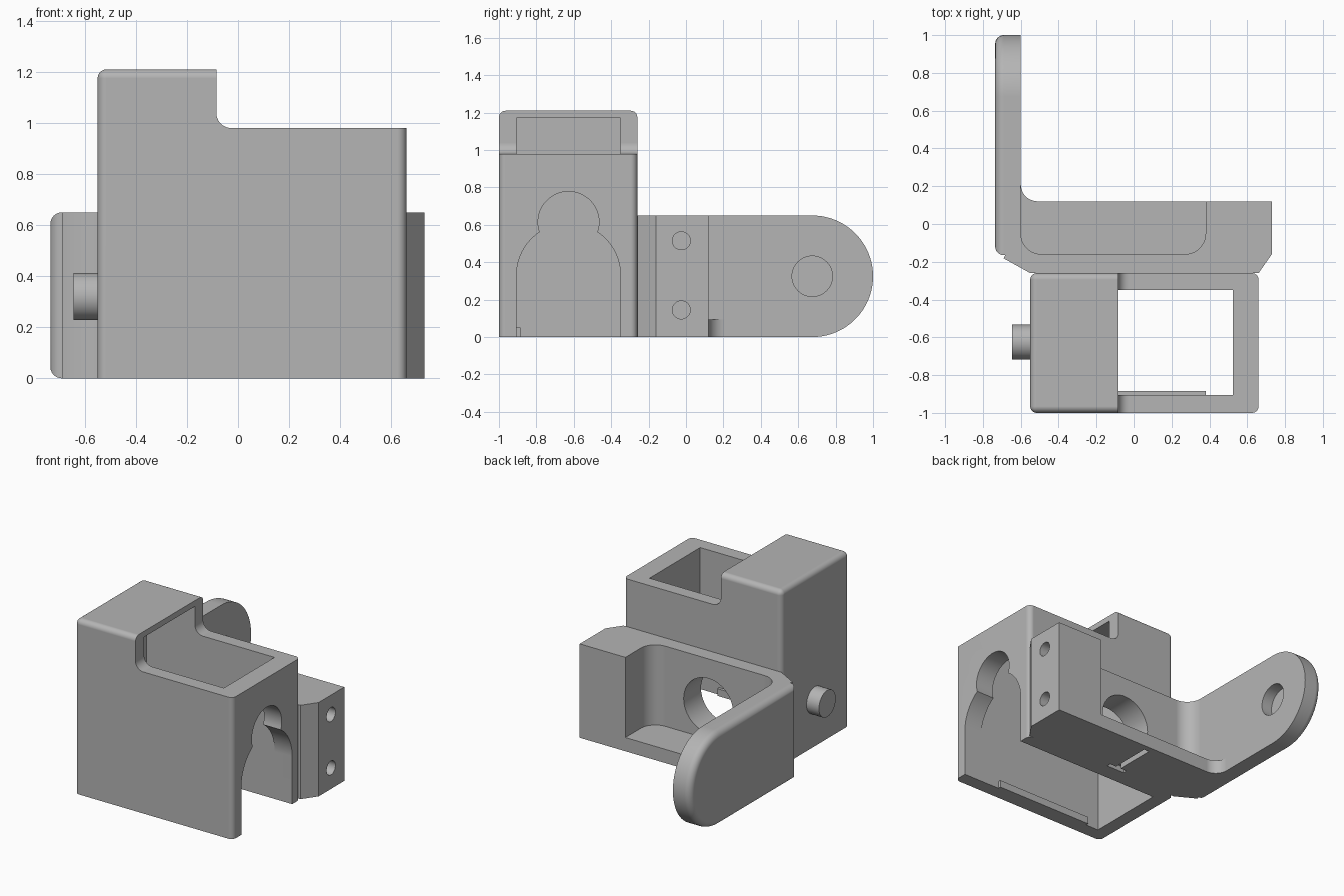
import bpy, bmesh, math
from mathutils import Vector

cube = bpy.data.objects.get("Cube")
if cube:
    bpy.data.objects.remove(cube, do_unlink=True)

grey = bpy.data.materials.new("plain grey")
grey.use_nodes = True
COLOUR = (0.46, 0.46, 0.46, 1)
grey.diffuse_color = COLOUR
grey.node_tree.nodes["Principled BSDF"].inputs["Base Color"].default_value = COLOUR


def arc(cx, cy, r, start, end, n=12):
    """Points along an arc, angles in degrees."""
    angles = [math.radians(start + (end - start) * i / n) for i in range(n + 1)]
    return [(cx + r * math.cos(a), cy + r * math.sin(a)) for a in angles]


def circle(cx, cy, r, n=48):
    return arc(cx, cy, r, 0, 360, n)[:-1]


def rect(a0, a1, b0, b1):
    return [(a0, b0), (a1, b0), (a1, b1), (a0, b1)]


def prism(name, profile, axis, lo, hi, bevel=0, rule=None):
    """Extrude a profile along an axis; round the edges chosen by the rule."""
    def place(a, b, c):
        return {"x": (c, a, b), "y": (a, c, b), "z": (a, b, c)}[axis]
    bm = bmesh.new()
    base = bm.faces.new([bm.verts.new(place(a, b, lo)) for a, b in profile])
    moved = bmesh.ops.extrude_face_region(bm, geom=[base])["geom"]
    shift = Vector(place(0, 0, hi - lo))
    bmesh.ops.translate(bm, vec=shift, verts=[v for v in moved if isinstance(v, bmesh.types.BMVert)])
    bmesh.ops.recalc_face_normals(bm, faces=bm.faces[:])
    if bevel:
        edges = [e for e in bm.edges if rule(e.verts[0].co, e.verts[1].co)]
        bmesh.ops.bevel(bm, geom=edges, offset=bevel, segments=6, profile=0.5, affect="EDGES")
    mesh = bpy.data.meshes.new(name)
    bm.to_mesh(mesh)
    bm.free()
    mesh.materials.append(grey)
    obj = bpy.data.objects.new(name, mesh)
    bpy.context.collection.objects.link(obj)
    return obj


def combine(target, tool, operation="DIFFERENCE"):
    """Apply a boolean and discard the tool object."""
    tool.hide_render = True
    mod = target.modifiers.new("boolean", "BOOLEAN")
    mod.operation = operation
    mod.solver = "EXACT"
    mod.object = tool
    bpy.context.view_layer.objects.active = target
    bpy.ops.object.modifier_apply(modifier=mod.name)
    bpy.data.objects.remove(tool, do_unlink=True)


def finish(obj):
    for p in obj.data.polygons:
        p.use_smooth = True
    obj.data.set_sharp_from_angle(angle=math.radians(30))
    mod = obj.modifiers.new("even shading", "WEIGHTED_NORMAL")
    mod.keep_sharp = True


# Housing: rounded upright and top edges, stepped top
TOP, STEP = 1.21, 0.98
housing = prism("housing", rect(-0.55, 0.66, -1, -0.26), "z", 0, TOP, 0.035,
                lambda a, b: max(a.z, b.z) > 0.1)
step = [(-0.085, 1.5)] + arc(-0.025, STEP + 0.06, 0.06, 180, 270) + [(1, STEP), (1, 1.5)]
combine(housing, prism("step_cutter", step, "y", -1.2, 0))

# Cavity open below and above the step, closed under the tall roof
combine(housing, prism("cavity_cutter", rect(-0.455, 0.525, -0.905, -0.35), "z", -0.2, 1.17))

# Keyhole doorway in the side wall
MID, R, r, low, high = -0.628, 0.278, 0.163, 0.33, 0.615
d = high - low
a = (d * d + R * R - r * r) / (2 * d)
h = math.sqrt(R * R - a * a)
big = math.degrees(math.atan2(a, h))
small = math.degrees(math.atan2(a - d, h))
doorway = ([(MID - R, -0.2), (MID + R, -0.2)] + arc(MID, low, R, 0, big)
           + arc(MID, high, r, small, 180 - small, 32) + arc(MID, low, R, 180 - big, 180))
combine(housing, prism("doorway_cutter", doorway, "x", 0.45, 0.8))

# Small ledge at the foot of the front wall
combine(housing, prism("front_ledge", rect(-0.355, 0.38, -0.93, -0.885), "z", 0, 0.05), "UNION")

# Bracket body with floor fillet towards the arm
HEIGHT, FLOOR = 0.65, 0.095
outline = ([(0.73, 0.12), (0.73, -0.16), (0.66, -0.26), (-0.55, -0.26), (-0.69, -0.182),
            (-0.65, -0.1), (-0.65, 0.2)] + arc(-0.51, 0.21, 0.09, 180, 270))
bracket = prism("bracket", outline, "z", 0, HEIGHT)
pocket = ([(-0.6, 0.5)] + arc(-0.49, -0.05, 0.11, 180, 270)
          + arc(0.27, -0.05, 0.11, 270, 360) + [(0.38, 0.5)])
combine(bracket, prism("pocket_cutter", pocket, "z", FLOOR, 1))

# Side arm: round end, softened outer rim, blind pivot socket on the inside
OUTER, MIDZ = -0.735, HEIGHT / 2
stadium = [(-0.165, 0), *arc(1 - MIDZ, MIDZ, MIDZ, -90, 90, 40), (-0.165, HEIGHT)]
arm = prism("arm", stadium, "x", OUTER, -0.6, 0.045,
            lambda a, b: max(a.x, b.x) < OUTER + 0.01)
combine(arm, prism("socket_cutter", circle(1 - MIDZ, MIDZ, 0.108), "x", -0.68, -0.5))
combine(bracket, arm, "UNION")

# Blind screw holes in the end block
for z in (0.145, 0.515):
    combine(bracket, prism("screw_cutter", circle(-0.025, z, 0.048), "x", 0.5, 0.9))

# Shallow T groove under the floor
groove = [(-0.11, -0.235), (0.03, -0.235), (0.03, -0.205), (-0.02, -0.205),
          (-0.02, 0.08), (-0.06, 0.08), (-0.06, -0.205), (-0.11, -0.205)]
combine(bracket, prism("groove_cutter", groove, "z", -0.1, 0.04))

# Round opening through the shared wall
for part in (housing, bracket):
    combine(part, prism("opening_cutter", circle(-0.06, MIDZ, 0.19), "y", -0.5, 0))

# Side pin
pin = prism("side_pin", circle(-0.625, 0.32, 0.092), "x", -0.645, -0.54)

for part in (housing, bracket, pin):
    finish(part)
